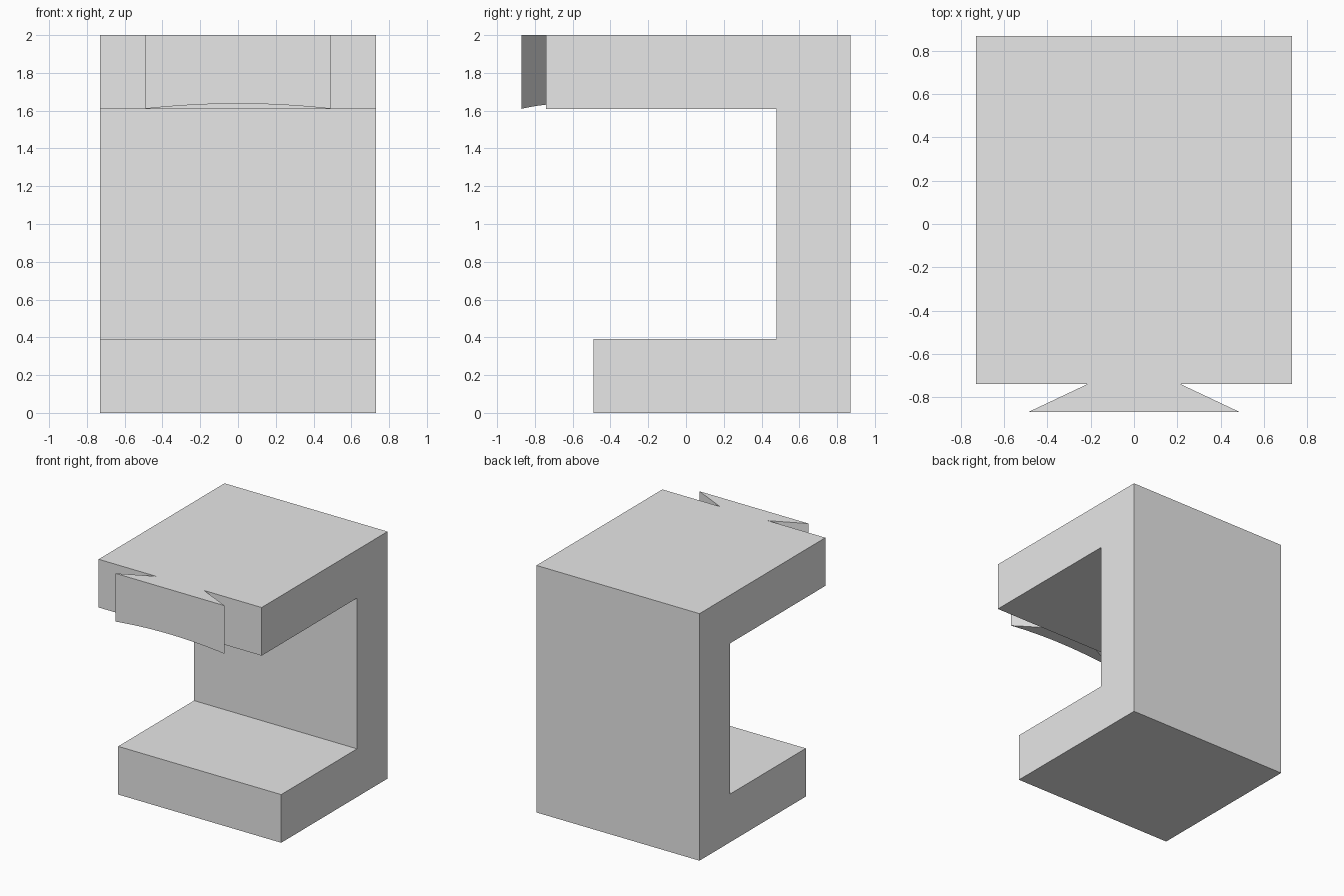
import bpy
import bmesh
from mathutils import Vector

cube = bpy.data.objects.get("Cube")
if cube:
    bpy.data.objects.remove(cube, do_unlink=True)

grey = bpy.data.materials.new("light_grey")
grey.use_nodes = True
colour = (0.8, 0.8, 0.8, 1)
grey.diffuse_color = colour
grey.node_tree.nodes["Principled BSDF"].inputs["Base Color"].default_value = colour


def prism(name, profile, depth):
    """Extrude a flat outline of 3D points along a vector."""
    bm = bmesh.new()
    face = bm.faces.new([bm.verts.new(p) for p in profile])
    result = bmesh.ops.extrude_face_region(bm, geom=[face])
    moved = [v for v in result["geom"] if isinstance(v, bmesh.types.BMVert)]
    bmesh.ops.translate(bm, verts=moved, vec=Vector(depth))
    bmesh.ops.recalc_face_normals(bm, faces=bm.faces)
    mesh = bpy.data.meshes.new(name)
    bm.to_mesh(mesh)
    bm.free()
    mesh.materials.append(grey)
    obj = bpy.data.objects.new(name, mesh)
    bpy.context.collection.objects.link(obj)
    return obj


HALF_WIDTH = 0.73
TOP = 2.0
BACK = 0.87
ARM_FRONT = -0.74
TAIL_FRONT = -0.87
ARM_BOTTOM = 1.61

# C-shaped bracket: side outline extruded across the width
outline = [(-0.49, 0), (BACK, 0), (BACK, TOP), (ARM_FRONT, TOP),
           (ARM_FRONT, ARM_BOTTOM), (0.48, ARM_BOTTOM), (0.48, 0.39), (-0.49, 0.39)]
bracket = prism("bracket", [(-HALF_WIDTH, y, z) for y, z in outline],
                (2 * HALF_WIDTH, 0, 0))

# Dovetail rail on the upper arm, with a gently arched underside
TAIL_HALF, NECK_HALF, RISE, STEPS = 0.49, 0.215, 0.027, 16
arch = []
for i in range(STEPS + 1):
    t = 2 * i / STEPS - 1
    arch.append((t * TAIL_HALF, TAIL_FRONT, ARM_BOTTOM + RISE * (1 - t * t)))
front = arch + [(TAIL_HALF, TAIL_FRONT, TOP), (-TAIL_HALF, TAIL_FRONT, TOP)]
rail = prism("dovetail_rail", front, (0, ARM_FRONT - TAIL_FRONT, 0))

# Slice the flared sides so the rail narrows to its neck
bm = bmesh.new()
bm.from_mesh(rail.data)
for side in (-1, 1):
    normal = Vector((side * (ARM_FRONT - TAIL_FRONT), TAIL_HALF - NECK_HALF, 0))
    cut = bmesh.ops.bisect_plane(
        bm, geom=bm.verts[:] + bm.edges[:] + bm.faces[:],
        plane_co=(side * TAIL_HALF, TAIL_FRONT, 0), plane_no=normal,
        clear_outer=True)
    rim = [e for e in cut["geom_cut"] if isinstance(e, bmesh.types.BMEdge)]
    rim += [e for e in bm.edges if e.is_boundary and e not in rim]
    bmesh.ops.holes_fill(bm, edges=rim, sides=0)

# The rail's rear face is buried in the arm, so leave it open
hidden = [f for f in bm.faces
          if all(abs(v.co.y - ARM_FRONT) < 0.0001 for v in f.verts)]
bmesh.ops.delete(bm, geom=hidden, context="FACES")
bmesh.ops.recalc_face_normals(bm, faces=bm.faces)
bm.to_mesh(rail.data)
bm.free()
